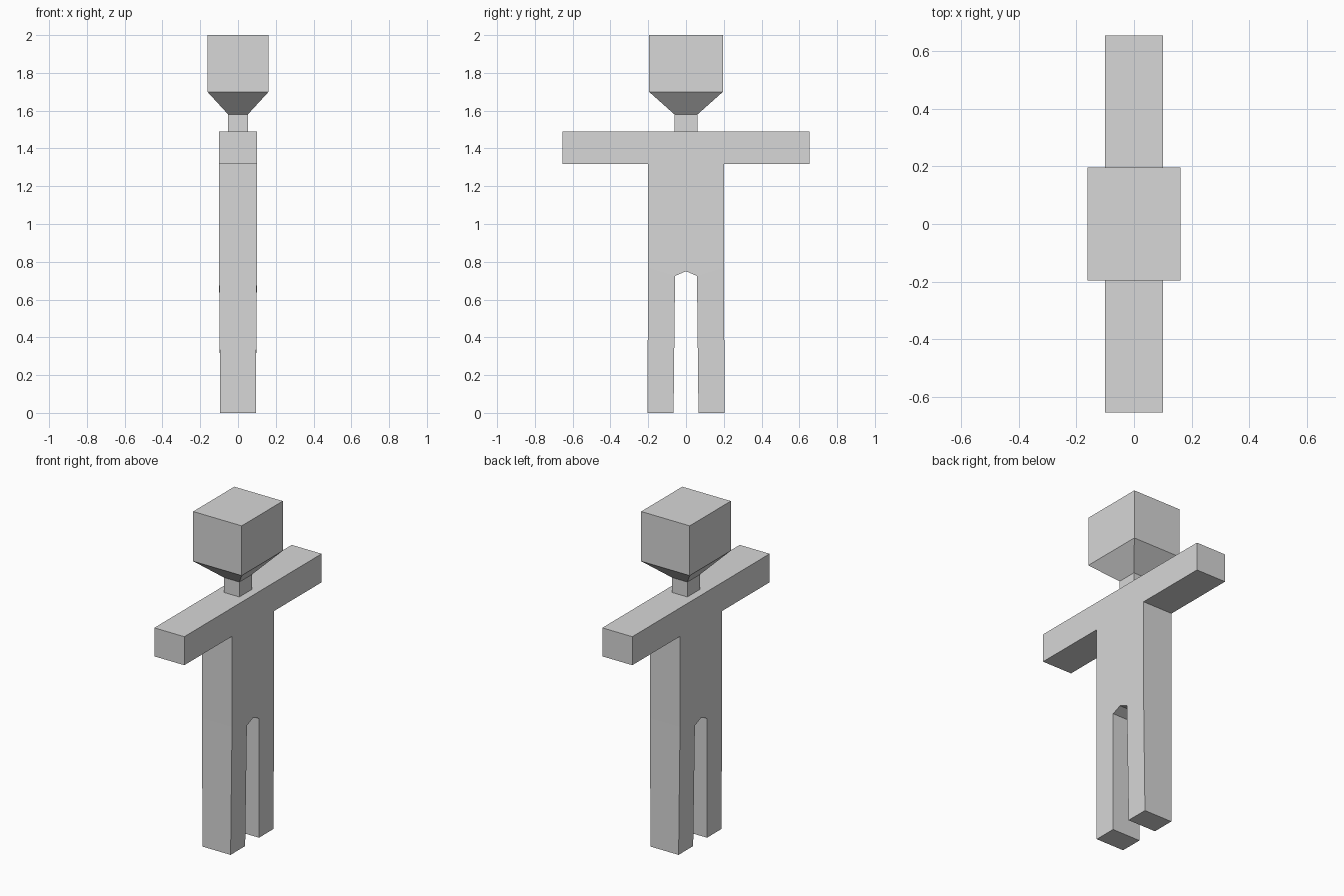
import bpy, bmesh

if "Cube" in bpy.data.objects:
    bpy.data.objects.remove(bpy.data.objects["Cube"])

grey = bpy.data.materials.new("plain grey")
grey.diffuse_color = (0.68, 0.68, 0.68, 1)
grey.use_nodes = True
grey.node_tree.nodes["Principled BSDF"].inputs["Base Color"].default_value = grey.diffuse_color


def finish(name, bm):
    bmesh.ops.recalc_face_normals(bm, faces=bm.faces)
    mesh = bpy.data.meshes.new(name)
    bm.to_mesh(mesh)
    bm.free()
    mesh.materials.append(grey)
    obj = bpy.data.objects.new(name, mesh)
    bpy.context.collection.objects.link(obj)


def stack(name, rings):
    """Solid of rectangular rings given as (half x, half y, z)."""
    bm = bmesh.new()
    loops = [[bm.verts.new((sx * hx, sy * hy, z))
              for sx, sy in ((-1, -1), (1, -1), (1, 1), (-1, 1))]
             for hx, hy, z in rings]
    bm.faces.new(loops[0])
    bm.faces.new(loops[-1])
    for a, b in zip(loops, loops[1:]):
        for i in range(4):
            j = (i + 1) % 4
            bm.faces.new((a[i], a[j], b[j], b[i]))
    finish(name, bm)


# Body: half outline (y, z) with arm, torso, leg and crotch, mirrored
half = [(0.655, 1.49), (0.655, 1.318), (0.2, 1.318), (0.2, 0.77),
        (0.205, 0), (0.066, 0), (0.058, 0.725)]
outline = half + [(0, 0.75)] + [(-y, z) for y, z in reversed(half)]
# front and back panels: arms, chest, two hip halves, two legs
panels = [(0, 1, 2, 12, 13, 14), (2, 3, 11, 12), (3, 6, 7),
          (3, 7, 11), (7, 8, 11), (3, 4, 5, 6), (8, 9, 10, 11)]
bm = bmesh.new()
# the feet are slightly thinner than the torso
sides = [[bm.verts.new((s * (0.094 if z == 0 else 0.1), y, z))
          for y, z in outline] for s in (-1, 1)]
for side in sides:
    for panel in panels:
        bm.faces.new([side[i] for i in panel])
for i in range(len(outline)):
    j = (i + 1) % len(outline)
    bm.faces.new((sides[0][i], sides[0][j], sides[1][j], sides[1][i]))
finish("body", bm)

# Neck and head with a tapered jaw
stack("neck", [(0.052, 0.061, 1.485), (0.052, 0.061, 1.58)])
stack("head", [(0.052, 0.061, 1.58), (0.162, 0.196, 1.70), (0.162, 0.196, 2.0)])
